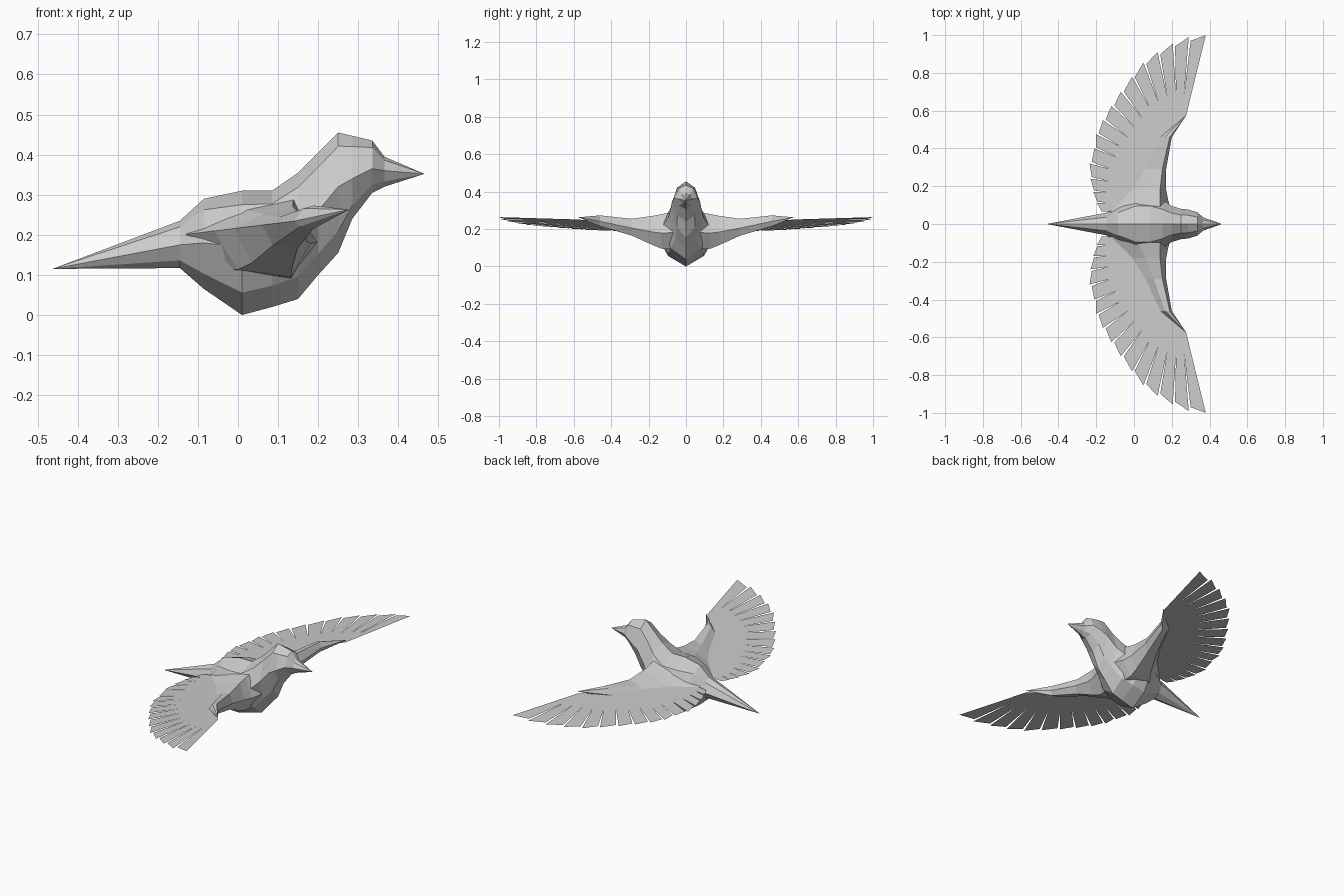
import bpy
import bmesh
from mathutils import Vector

cube = bpy.data.objects.get("Cube")
if cube:
    bpy.data.objects.remove(cube, do_unlink=True)

plumage = bpy.data.materials.new("pale_grey_plumage")
plumage.use_nodes = True
plumage.diffuse_color = (0.6, 0.6, 0.6, 1)
plumage.node_tree.nodes["Principled BSDF"].inputs["Base Color"].default_value = (0.6, 0.6, 0.6, 1)

UNIT = 0.01  # all tables below are in hundredths


def finish(name, bm):
    """Turn a bmesh into a flat-shaded object."""
    mesh = bpy.data.meshes.new(name)
    bm.to_mesh(mesh)
    bm.free()
    mesh.materials.append(plumage)
    obj = bpy.data.objects.new(name, mesh)
    bpy.context.collection.objects.link(obj)
    return obj


def loft(name, rings, start=None, end=None):
    """Skin closed rings, closing each end with a point or a flat cap."""
    bm = bmesh.new()
    loops = [[bm.verts.new(Vector(p) * UNIT) for p in ring] for ring in rings]
    count = len(loops[0])
    for low, high in zip(loops, loops[1:]):
        for i in range(count):
            j = (i + 1) % count
            bm.faces.new((low[i], low[j], high[j], high[i]))
    for loop, point in ((loops[0], start), (loops[-1], end)):
        if point is None:
            bm.faces.new(loop)
        else:
            apex = bm.verts.new(Vector(point) * UNIT)
            for i in range(count):
                bm.faces.new((loop[i], loop[(i + 1) % count], apex))
    bmesh.ops.recalc_face_normals(bm, faces=bm.faces)
    return finish(name, bm)


def body_ring(x, top, bottom, width, mid):
    """Eight-sided cross-section of the body."""
    upper = mid + 0.75 * (top - mid)
    lower = mid + 0.67 * (bottom - mid)
    half = [(0.6 * width, upper), (width, mid), (0.6 * width, lower)]
    ring = [(0, top)] + half + [(0, bottom)] + [(-y, z) for y, z in reversed(half)]
    return [(x, y, z) for y, z in ring]


# Body and head: x, top, bottom, half width, height of the widest line
BODY = [
    (-14.5, 23.5, 11.7, 6, 17.5),
    (-8.5, 29, 6.5, 10, 18),
    (1, 31, 0, 16, 17),
    (8.5, 31, 2, 16, 18),
    (15, 35.5, 4, 13, 21),
    (20, 40.5, 10, 9.5, 26),
    (25, 45.5, 15.5, 8, 32),
    (28.5, 44.7, 24, 7.7, 34),
    (33.5, 43.5, 30.5, 6.2, 36.5),
    (36.5, 39.5, 32, 3.6, 36),
]
rings = [body_ring(*row) for row in BODY]
loft("body_and_head", rings[:-1])
loft("beak", rings[-2:], end=(46.5, 0, 35.2))
loft("tail", rings[:1], start=(-46.3, 0, 11.5))


def sheet_height(x):
    """Height of the gently tilted feather sheet."""
    return 21.7 + 0.123 * x


# Wing arm: y, leading x, trailing x, top, bottom
ARM = [
    (6, 20, -13, 29.5, 9),
    (13, 18, -6, 28, 9.5),
    (18, 17, -1, 27, 11.5),
    (29, 17, 6, 25.5, 16.5),
    (46, 20, 14, 27.3, 21.5),
]


def arm_ring(y, front, back, top, bottom, side):
    """Six-sided cross-section of the wing arm."""
    span = back - front
    ring = [
        (front, 0.45 * top + 0.55 * bottom),
        (front + 0.18 * span, top),
        (front + 0.6 * span, top - 0.12 * (top - bottom)),
        (back, sheet_height(back)),
        (front + 0.75 * span, bottom + 0.1 * (top - bottom)),
        (front + 0.2 * span, bottom),
    ]
    return [(x, side * y, z) for x, z in ring]


# Feather tips from the wing tip inwards, and the line they grow from (x, y)
TIPS = [(38, 100), (29, 99), (20.5, 95.5), (12.5, 91), (5, 85.5), (-1, 78),
        (-7, 70), (-12, 62.5), (-16.5, 55), (-20, 47.5), (-21, 40),
        (-23.5, 32), (-23, 24), (-21.5, 17), (-19.5, 11), (-17, 6)]
ROOTS = [(27.5, 57), (17, 46), (10, 28), (-6, 8)]


def along(points, t):
    """Point at fraction t of a polyline."""
    pos = t * (len(points) - 1)
    i = min(int(pos), len(points) - 2)
    return Vector(points[i]).lerp(Vector(points[i + 1]), pos - i)


def feathers(name, side):
    bm = bmesh.new()

    def vert(p):
        return bm.verts.new(Vector((p.x, side * p.y, sheet_height(p.x))) * UNIT)

    last = len(TIPS) - 1
    tips = [Vector(p) for p in TIPS]
    roots = [along(ROOTS, i / last) for i in range(last + 1)]
    slits = [r.lerp(t, 0.22 + 0.5 * (i / last) ** 0.6)
             for i, (r, t) in enumerate(zip(roots, tips))]
    root_verts = [vert(p) for p in roots]
    slit_verts = [vert(p) for p in slits]
    for i in range(last):
        # Each feather has a long front corner and a shorter rear corner
        rear = tips[i].lerp(tips[i + 1], 0.86).lerp(slits[i + 1], 0.07)
        quads = [
            (root_verts[i], root_verts[i + 1], slit_verts[i + 1], slit_verts[i]),
            (slit_verts[i], slit_verts[i + 1], vert(rear), vert(tips[i])),
        ]
        for quad in quads:
            bm.faces.new(quad if side < 0 else quad[::-1])
    bmesh.ops.recalc_face_normals(bm, faces=bm.faces)
    if sum(f.normal.z for f in bm.faces) < 0:
        bmesh.ops.reverse_faces(bm, faces=bm.faces)
    finish(name, bm)


# Both wings
for label, side in (("near", -1), ("far", 1)):
    loft(label + "_wing_arm", [arm_ring(*row, side) for row in ARM],
         end=(27.7, side * 57.5, 26.3))
    feathers(label + "_wing_feathers", side)
